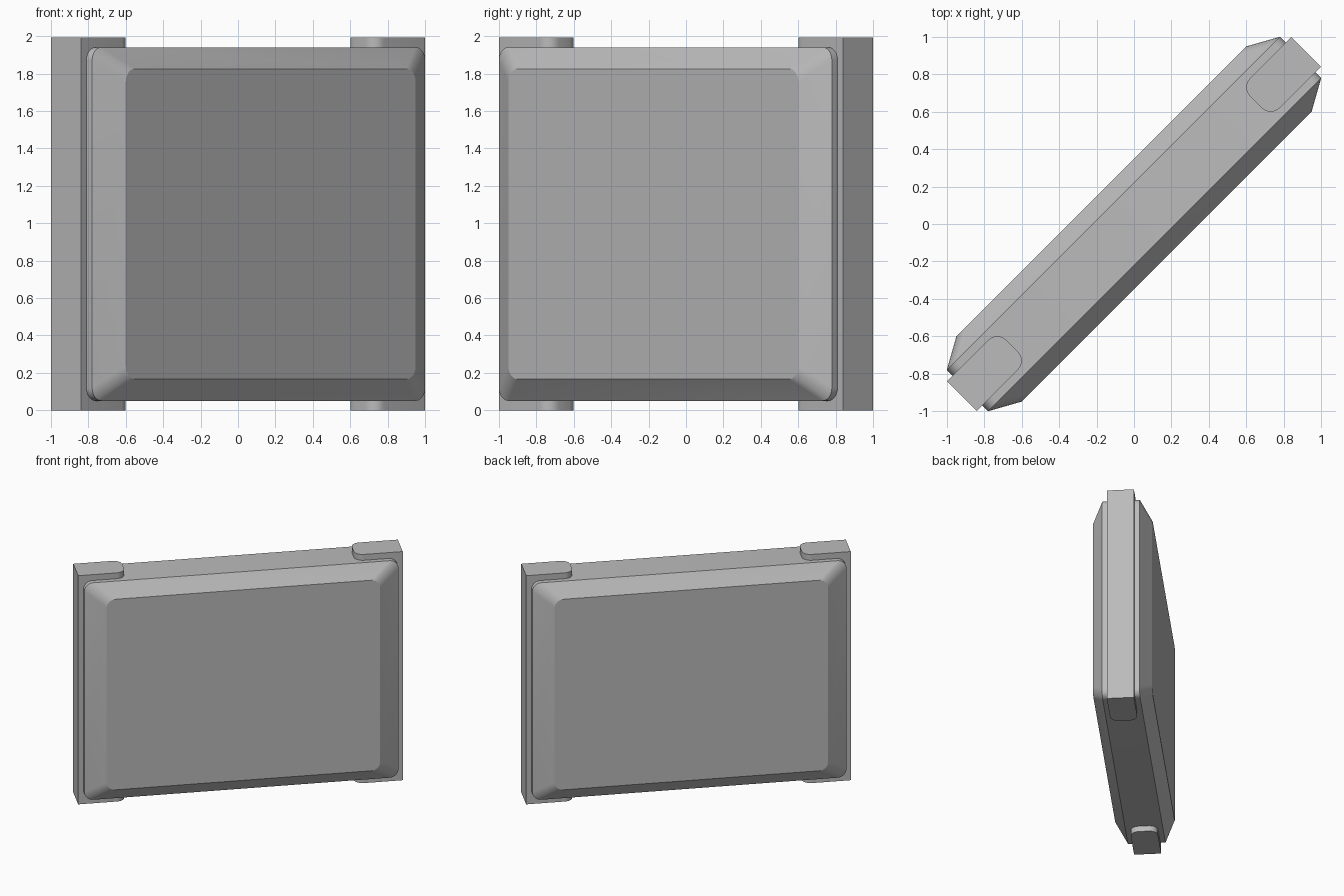
import bpy, bmesh, math

cube = bpy.data.objects.get("Cube")
if cube:
    bpy.data.objects.remove(cube, do_unlink=True)

grey = bpy.data.materials.new("plain grey")
grey.use_nodes = True
colour = (0.5, 0.5, 0.5, 1)
grey.diffuse_color = colour
grey.node_tree.nodes["Principled BSDF"].inputs["Base Color"].default_value = colour

MID = 0.996        # half of the total height
POST_DEPTH = 0.113


def rounded_rect(half_w, half_h, radius, steps=6):
    """Outline of a rounded rectangle, counter-clockwise."""
    pts = []
    for k, (sx, sy) in enumerate([(1, 1), (-1, 1), (-1, -1), (1, -1)]):
        for i in range(steps + 1):
            a = math.pi / 2 * (k + i / steps)
            pts.append((sx * (half_w - radius) + radius * math.cos(a),
                        sy * (half_h - radius) + radius * math.sin(a)))
    return pts


def loft(name, rings):
    """Skin rings of equal length, cap both ends, stand along the diagonal."""
    bm = bmesh.new()
    loops = [[bm.verts.new(p) for p in ring] for ring in rings]
    for a, b in zip(loops, loops[1:]):
        for i in range(len(a)):
            j = (i + 1) % len(a)
            bm.faces.new((a[i], a[j], b[j], b[i]))
    bm.faces.new(loops[0][::-1])
    bm.faces.new(loops[-1])
    bmesh.ops.recalc_face_normals(bm, faces=bm.faces)
    mesh = bpy.data.meshes.new(name)
    bm.to_mesh(mesh)
    bm.free()
    mesh.materials.append(grey)
    obj = bpy.data.objects.new(name, mesh)
    obj.rotation_euler.z = math.pi / 4
    bpy.context.collection.objects.link(obj)
    bpy.context.view_layer.objects.active = obj
    obj.select_set(True)
    bpy.ops.object.shade_smooth_by_angle(angle=math.radians(22))
    obj.select_set(False)


# Thick panel: straight rim in the middle, chamfered to a raised face each side
sections = [(-0.247, 1.096, 0.83), (-0.156, 1.259, 0.945),
            (0.156, 1.259, 0.945), (0.247, 1.096, 0.83)]
loft("panel", [[(u, v, MID + h) for u, h in rounded_rect(w, hh, 0.07)]
               for v, w, hh in sections])

# End posts: square outside, rounded on the inner edge
for name, side in (("left_post", 1), ("right_post", -1)):
    inner = [p for p in rounded_rect(0.19, POST_DEPTH, 0.07) if p[0] < 0]
    outline = inner + [(0.19, -POST_DEPTH), (0.19, POST_DEPTH)]
    loft(name, [[(side * (1.111 + u), side * v, z) for u, v in outline]
                for z in (0, 2 * MID)])
